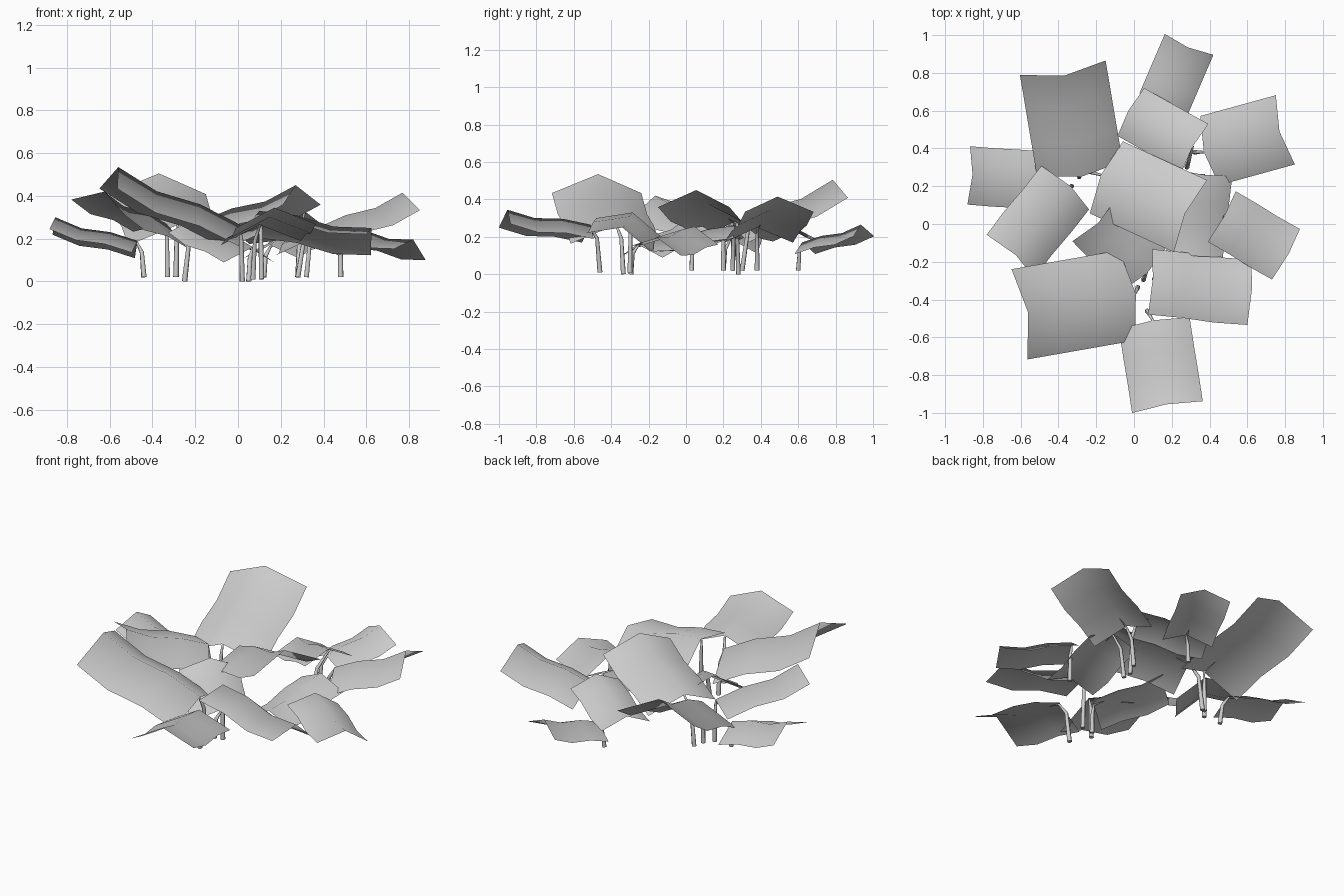
import bpy
from math import radians
from mathutils import Matrix, Vector

cube = bpy.data.objects.get("Cube")
if cube:
    bpy.data.objects.remove(cube, do_unlink=True)


def make_material(name, rgb):
    mat = bpy.data.materials.new(name)
    mat.use_nodes = True
    colour = (*rgb, 1.0)
    mat.diffuse_color = colour
    mat.node_tree.nodes["Principled BSDF"].inputs["Base Color"].default_value = colour
    return mat


GREY = make_material("pale_grey", (0.6, 0.6, 0.6))
FOLD = 0.23                      # ridge height relative to leaf width
WAVE = (0.0, 0.01, -0.04, 0.0)   # ripple from the stem end to the tip


def leaf_frame(base, tip, roll):
    """Directions along, across and out of a leaf; roll lifts its right side."""
    along = tip - base
    across = along.cross(Vector((0, 0, 1))).normalized()
    across = Matrix.Rotation(radians(-roll), 3, along) @ across
    normal = across.cross(along).normalized()
    return along, across, normal


def add_leaf(name, base, tip, width, roll):
    """A rippled card folded along its central ridge."""
    along, across, normal = leaf_frame(base, tip, roll)
    verts = []
    for row, ripple in enumerate(WAVE):
        centre = base + along * (row / 3) + normal * ripple * along.length
        for side in (-1, 0, 1):
            drop = normal * FOLD * width * abs(side)
            verts.append(centre + across * side * width / 2 - drop)
    faces = []
    for row in range(3):
        for col in range(2):
            a = row * 3 + col
            faces.append((a, a + 1, a + 4, a + 3))
    mesh = bpy.data.meshes.new(name)
    mesh.from_pydata(verts, [], faces)
    mesh.materials.append(GREY)
    mesh.shade_smooth()
    obj = bpy.data.objects.new(name, mesh)
    bpy.context.collection.objects.link(obj)


def add_stem(name, foot, base, tip, roll):
    """A thin tapering stalk that bends to follow the leaf underside."""
    along, across, normal = leaf_frame(base, tip, roll)
    joint = base - normal * 0.01
    shoulder = foot.lerp(joint, 0.3)
    shoulder.z = joint.z * 0.75
    end = base + along * 0.15 - normal * 0.01
    curve = bpy.data.curves.new(name, "CURVE")
    curve.dimensions = "3D"
    curve.bevel_depth = 0.012
    curve.bevel_resolution = 1
    curve.use_fill_caps = True
    spline = curve.splines.new("POLY")
    path = (foot, shoulder, joint, end)
    spline.points.add(len(path) - 1)
    for point, place, radius in zip(spline.points, path, (1.1, 0.85, 0.5, 0.1)):
        point.co = (*place, 1)
        point.radius = radius
    curve.materials.append(GREY)
    obj = bpy.data.objects.new(name, curve)
    bpy.context.collection.objects.link(obj)


# name: stem foot, ridge at the stem end, ridge at the tip, width, roll
LEAVES = {
    "back_right_large": ((-.29, .25, .02), (-.28, .25, .265), (-.37, .785, .505), .46, 0),
    "front_right_large": ((.02, -.335, 0), (.01, -.37, .265), (-.56, -.47, .535), .485, 0),
    "centre_large": ((-.25, .28, 0), (-.175, .26, .28), (.27, .055, .45), .42, 0),
    "back_left_large": ((.32, .38, .02), (.37, .38, .25), (.77, .49, .415), .38, 0),
    "right_upper": ((-.33, .2, .02), (-.335, .2, .27), (-.625, -.165, .42), .35, 13),
    "right_small": ((-.44, .2, .02), (-.47, .235, .19), (-.855, .262, .3), .31, -5),
    "back_upper": ((.28, .3, .02), (.31, .41, .33), (-.03, .6, .24), .29, 0),
    "back_small": ((.12, .6, .02), (.15, .62, .17), (.285, .935, .265), .28, 0),
    "front_small": ((.07, -.46, .01), (.1, -.51, .265), (.17, -.955, .345), .38, -3),
    "front_left": ((.11, -.3, .01), (.1, -.285, .33), (.625, -.34, .25), .36, 16),
    "left_small": ((.48, .03, .02), (.48, .045, .255), (.82, -.155, .195), .31, 10),
    "inner_front": ((.05, -.295, 0), (.07, -.26, .16), (-.19, .005, .3), .33, 0),
    "inner_left": ((.28, .25, .02), (.37, .26, .26), (.32, -.17, .19), .3, 0),
}

for part, (foot, base, tip, width, roll) in LEAVES.items():
    foot, base, tip = Vector(foot), Vector(base), Vector(tip)
    add_leaf(part + "_leaf", base, tip, width, roll)
    add_stem(part + "_stem", foot, base, tip, roll)
